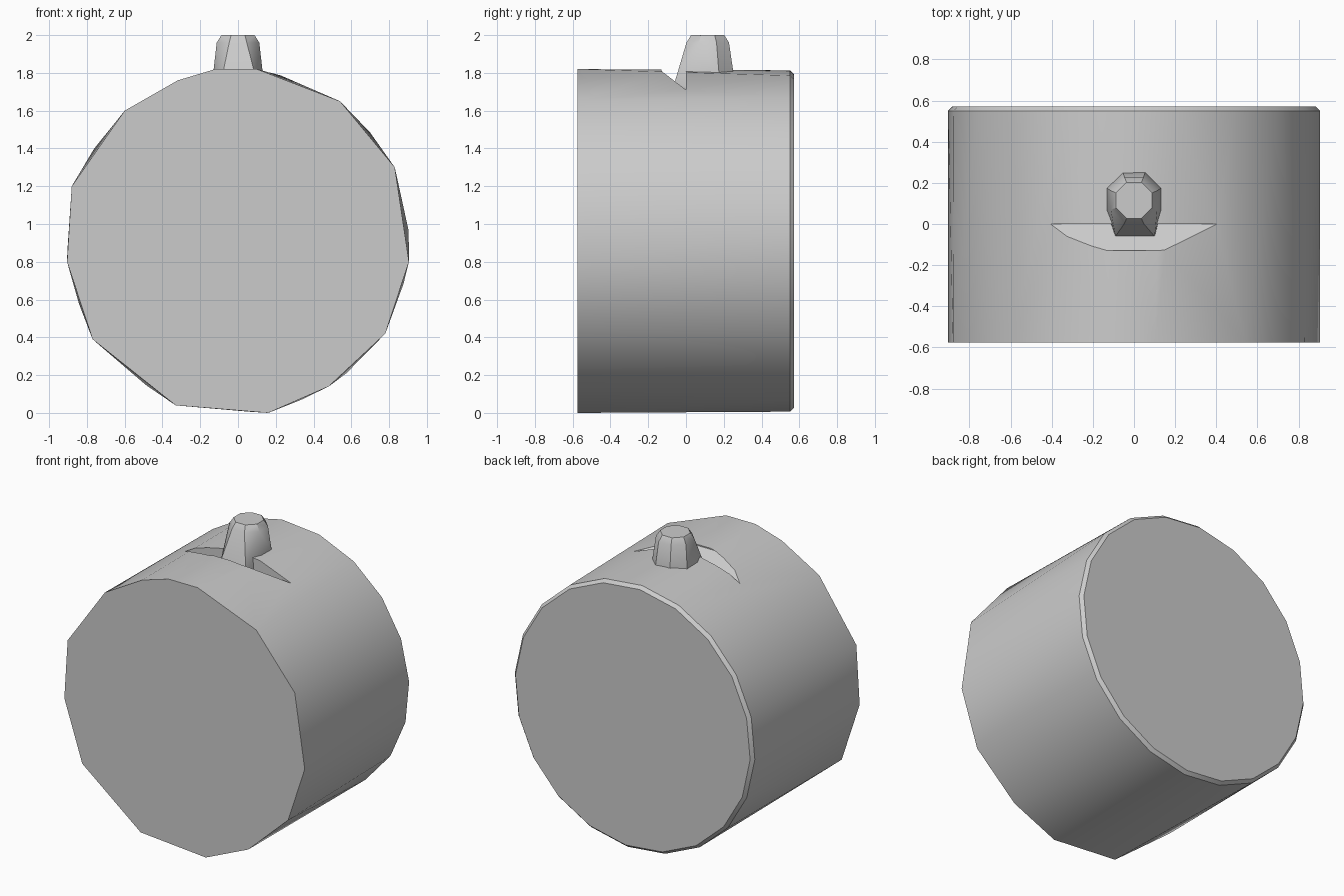
import bpy, bmesh
from math import sin, cos, pi, radians

if "Cube" in bpy.data.objects:
    bpy.data.objects.remove(bpy.data.objects["Cube"])

grey = bpy.data.materials.new("plain grey")
grey.use_nodes = True
colour = (0.6, 0.6, 0.6, 1)
grey.diffuse_color = colour
grey.node_tree.nodes["Principled BSDF"].inputs["Base Color"].default_value = colour


def hull(name, points):
    """Faceted solid stretched over a set of points."""
    bm = bmesh.new()
    for p in points:
        bm.verts.new(p)
    res = bmesh.ops.convex_hull(bm, input=bm.verts)
    spare = {g for g in res["geom_interior"] + res["geom_unused"]
             if isinstance(g, bmesh.types.BMVert)}
    bmesh.ops.delete(bm, geom=list(spare), context='VERTS')
    bmesh.ops.dissolve_limit(bm, angle_limit=radians(0.5), verts=bm.verts, edges=bm.edges)
    bmesh.ops.recalc_face_normals(bm, faces=bm.faces)
    mesh = bpy.data.meshes.new(name)
    bm.to_mesh(mesh)
    bm.free()
    mesh.materials.append(grey)
    ob = bpy.data.objects.new(name, mesh)
    bpy.context.collection.objects.link(ob)
    return ob


def ring(n, r, start=0.0):
    return [(r * cos(start + 2 * pi * i / n), r * sin(start + 2 * pi * i / n))
            for i in range(n)]


def smooth(ob, angle):
    bpy.ops.object.select_all(action='DESELECT')
    ob.select_set(True)
    bpy.context.view_layer.objects.active = ob
    bpy.ops.object.shade_smooth_by_angle(angle=radians(angle))


# Drum: rough polygon at the front, rounder and slightly chamfered at the back
front = [(-0.88, 1.2), (-0.6, 1.6), (-0.32, 1.76), (-0.12, 1.82), (0.1, 1.82),
         (0.54, 1.65), (0.83, 1.3), (0.905, 0.8), (0.78, 0.42), (0.48, 0.14),
         (0.16, 0), (-0.33, 0.04), (-0.77, 0.39), (-0.905, 0.8)]
MID = 0.91
points = [(x, -0.575, z) for x, z in front]
for y, r in ((0.55, 0.905), (0.572, 0.885)):
    points += [(x, y, z + MID) for x, z in ring(20, r, 0.06)]
drum = hull("drum_body", points)

# Slanted notch in front of the stud
notch = [(-0.13, 1.81), (0, 1.71), (0, 1.95), (-0.13, 1.95)]
cutter = hull("notch_cutter", [(x, y, z) for x in (-0.5, 0.5) for y, z in notch])
cutter.hide_render = True
cut = drum.modifiers.new("notch", 'BOOLEAN')
cut.operation = 'DIFFERENCE'
cut.object = cutter
cut.solver = 'EXACT'
bpy.context.view_layer.objects.active = drum
bpy.ops.object.modifier_apply(modifier=cut.name)
bpy.data.objects.remove(cutter)
smooth(drum, 25)

# Tapered stud on top, with a foot reaching forward
stud = [(-0.09, -0.06, 1.75), (0.1, -0.06, 1.75), (-0.09, 0, 1.70), (0.1, 0, 1.70)]
for z, r, cy in ((1.70, 0.145, 0.12), (1.8, 0.142, 0.12), (1.96, 0.122, 0.115), (2.0, 0.095, 0.115)):
    stud += [(x, y + cy, z) for x, y in ring(8, r, pi / 8)]
smooth(hull("top_stud", stud), 35)
